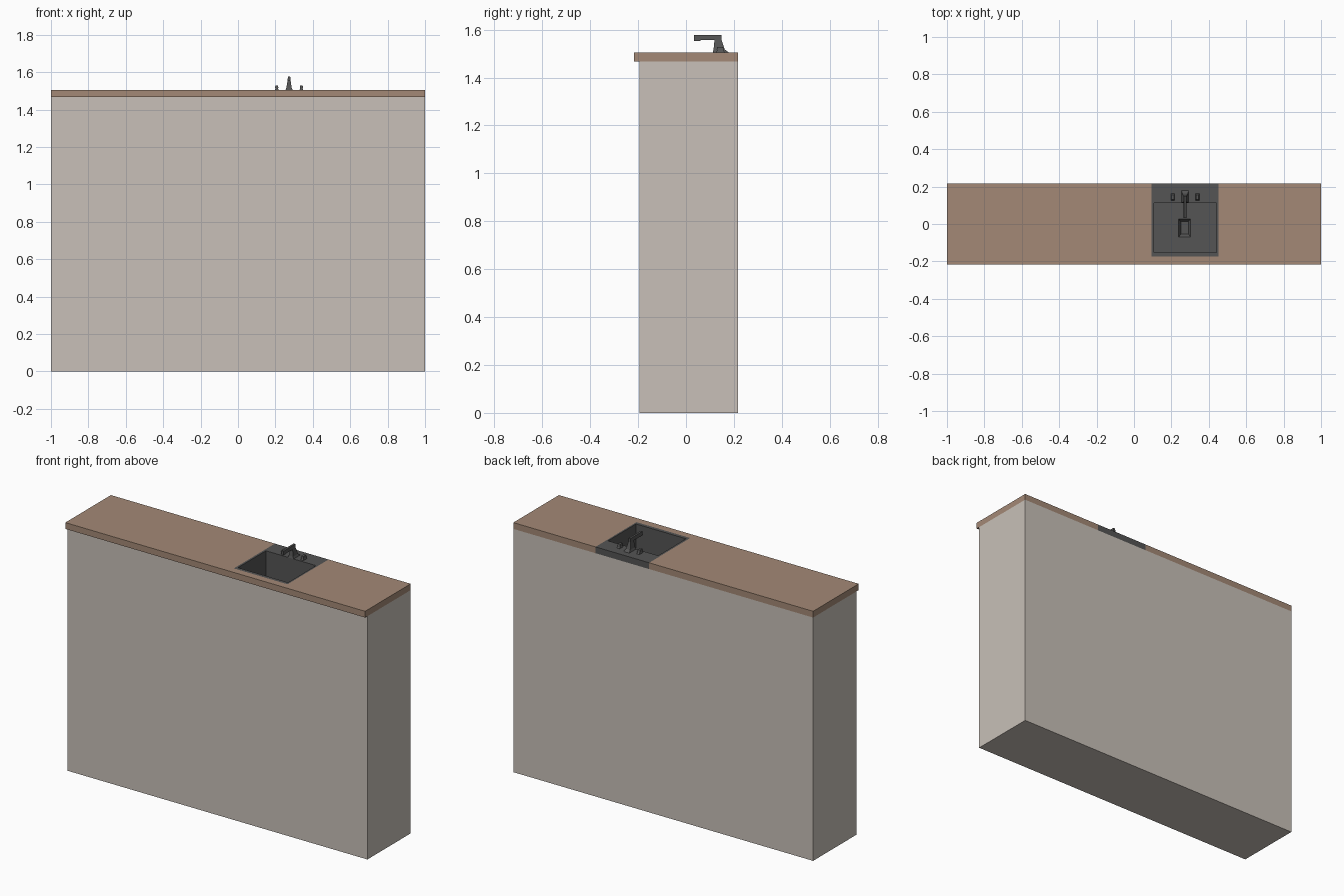
import bpy, bmesh

if "Cube" in bpy.data.objects:
    bpy.data.objects.remove(bpy.data.objects["Cube"])


def material(name, rgb):
    m = bpy.data.materials.new(name)
    m.diffuse_color = (*rgb, 1)
    m.use_nodes = True
    m.node_tree.nodes["Principled BSDF"].inputs["Base Color"].default_value = m.diffuse_color
    return m


STONE = material("cabinet_paint", (0.58, 0.53, 0.48))
WOOD = material("counter_wood", (0.37, 0.25, 0.18))
STEEL = material("dark_steel", (0.09, 0.09, 0.09))


def finish(bm, name, mat):
    bmesh.ops.recalc_face_normals(bm, faces=bm.faces)
    me = bpy.data.meshes.new(name)
    bm.to_mesh(me)
    bm.free()
    me.materials.append(mat)
    ob = bpy.data.objects.new(name, me)
    bpy.context.collection.objects.link(ob)
    return ob


def loft(name, rects, mat, cap_start=True, cap_end=True):
    """Skin a stack of rectangles given as (x0, x1, y0, y1, z)."""
    bm = bmesh.new()
    loops = [[bm.verts.new(p) for p in ((x0, y0, z), (x1, y0, z), (x1, y1, z), (x0, y1, z))]
             for x0, x1, y0, y1, z in rects]
    for a, b in zip(loops, loops[1:]):
        for i in range(4):
            j = (i + 1) % 4
            bm.faces.new((a[i], a[j], b[j], b[i]))
    if cap_start:
        bm.faces.new(loops[0])
    if cap_end:
        bm.faces.new(loops[-1])
    return finish(bm, name, mat)


def prism(name, outline, z0, z1, mat):
    bm = bmesh.new()
    face = bm.faces.new([bm.verts.new((x, y, z0)) for x, y in outline])
    top = bmesh.ops.extrude_face_region(bm, geom=[face])["geom"]
    verts = [g for g in top if isinstance(g, bmesh.types.BMVert)]
    bmesh.ops.translate(bm, verts=verts, vec=(0, 0, z1 - z0))
    return finish(bm, name, mat)


UNDER, TOP = 1.467, 1.505      # counter underside and surface
BACK = 0.217
SX0, SX1, SY0 = 0.094, 0.452, -0.174   # sink footprint
CX = 0.273                     # sink centre line

# Cabinet body, open on top under the counter
loft("cabinet", [(-1, 1, -0.195, BACK, 0), (-1, 1, -0.195, BACK, UNDER)], STONE, cap_end=False)

# Counter slab with a notch for the sink, open to the back
prism("countertop", [(-1, -BACK), (1, -BACK), (1, BACK), (SX1, BACK), (SX1, SY0),
                     (SX0, SY0), (SX0, BACK), (-1, BACK)], UNDER, TOP, WOOD)

# Sink: outer edge, rim, basin walls, floor and drain recess in one skin
floor = TOP - 0.2
loft("sink", [
    (SX0, SX1, SY0, BACK, UNDER),
    (SX0, SX1, SY0, BACK, TOP),
    (0.107, 0.441, -0.153, 0.113, TOP),
    (0.107, 0.441, -0.153, 0.113, floor),
    (0.239, 0.303, -0.070, 0.026, floor),
    (0.250, 0.292, -0.054, 0.014, floor - 0.02),
], STEEL, cap_start=False)

# Faucet column, flared at the foot
loft("faucet_column", [
    (CX - 0.019, CX + 0.019, 0.112, 0.178, TOP),
    (CX - 0.014, CX + 0.014, 0.115, 0.162, TOP + 0.012),
    (CX - 0.008, CX + 0.008, 0.119, 0.148, TOP + 0.052),
], STEEL)

# Faucet spout with a slightly lower tip
loft("faucet_spout", [
    (CX - 0.008, CX + 0.008, 0.033, 0.149, TOP + 0.052),
    (CX - 0.006, CX + 0.006, 0.033, 0.149, TOP + 0.073),
], STEEL)
loft("spout_tip", [
    (CX - 0.006, CX + 0.006, 0.033, 0.060, TOP + 0.048),
    (CX - 0.006, CX + 0.006, 0.033, 0.060, TOP + 0.053),
], STEEL)

# Tap handles either side of the faucet
for side, s in (("left", -1), ("right", 1)):
    hx = CX + s * 0.066
    loft(f"{side}_tap_post", [
        (hx - 0.010, hx + 0.010, 0.126, 0.162, TOP),
        (hx - 0.006, hx + 0.006, 0.132, 0.154, TOP + 0.012),
    ], STEEL)
    loft(f"{side}_tap_handle", [
        (hx - 0.009, hx + 0.009, 0.128, 0.158, TOP + 0.010),
        (hx - 0.007, hx + 0.007, 0.130, 0.154, TOP + 0.023),
    ], STEEL)
